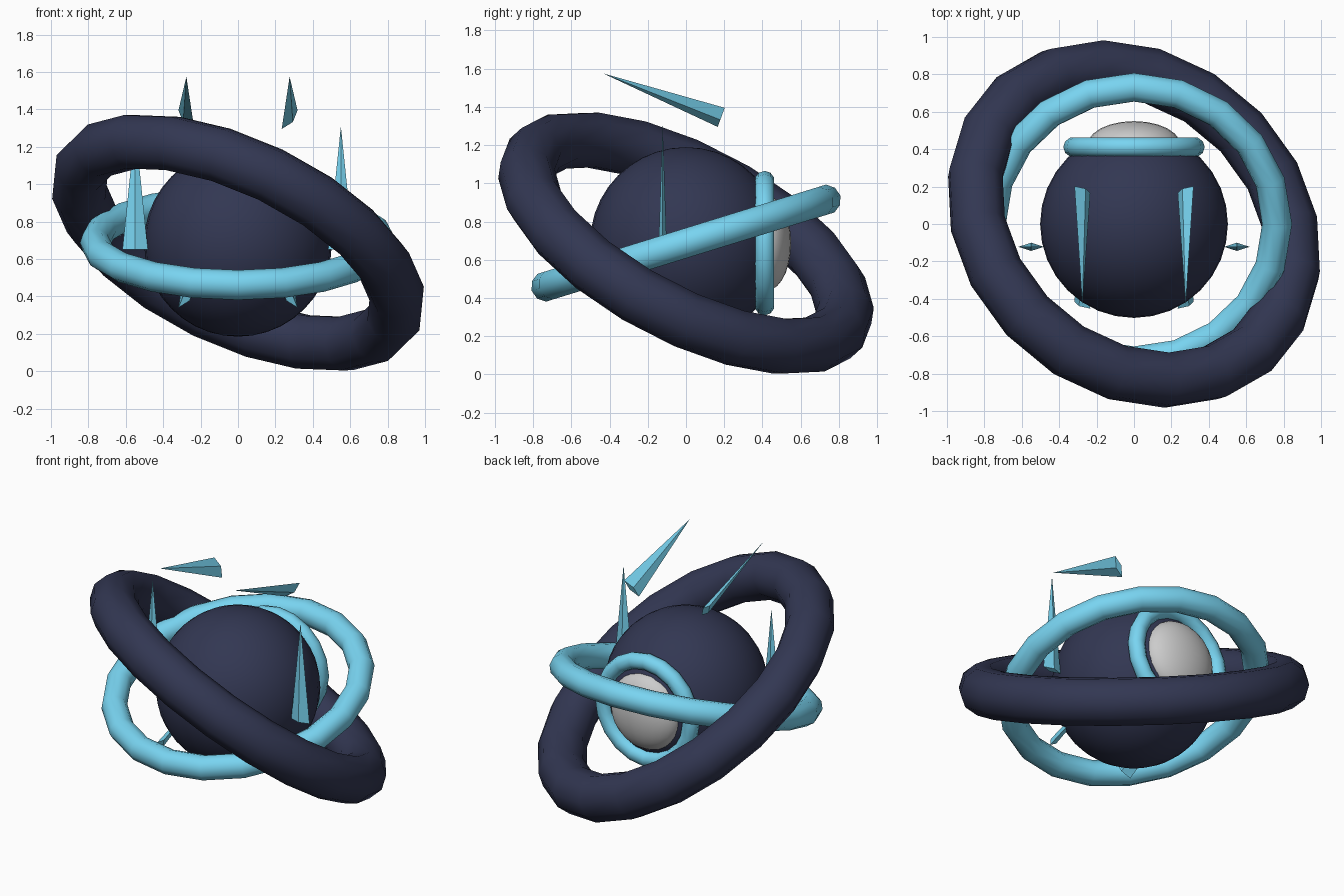
import bpy, bmesh, math
from mathutils import Vector

if "Cube" in bpy.data.objects:
    bpy.data.objects.remove(bpy.data.objects["Cube"])

CZ = 0.687  # height of the core centre


def material(name, color):
    m = bpy.data.materials.new(name)
    m.diffuse_color = color
    m.use_nodes = True
    m.node_tree.nodes["Principled BSDF"].inputs["Base Color"].default_value = m.diffuse_color
    return m


navy = material("navy", (0.032, 0.038, 0.085, 1))
sky = material("sky_blue", (0.19, 0.66, 0.88, 1))


def finish(name, mat=None, smooth=True):
    ob = bpy.context.object
    ob.name = name
    if mat:
        ob.data.materials.append(mat)
    if smooth:
        bpy.ops.object.shade_smooth()
    return ob


def ring(name, mat, loc, rot, major, minor, segs=20):
    bpy.ops.mesh.primitive_torus_add(major_segments=segs, minor_segments=10,
                                     major_radius=major, minor_radius=minor,
                                     location=loc, rotation=rot)
    return finish(name, mat)


def spike(name, mid, axis, wide, length=0.66, half_w=0.068, half_t=0.022):
    """Flattened four-sided spike centred on mid, pointing along axis."""
    mid, t, w = Vector(mid), Vector(axis).normalized(), Vector(wide).normalized()
    n = t.cross(w)
    base = mid - t * length / 2
    bm = bmesh.new()
    b = [bm.verts.new(base + o) for o in (w * half_w, n * half_t, -w * half_w, -n * half_t)]
    tip = bm.verts.new(mid + t * length / 2)
    bm.faces.new(b[::-1])
    for i in range(4):
        bm.faces.new((b[i], b[(i + 1) % 4], tip))
    bmesh.ops.recalc_face_normals(bm, faces=bm.faces)
    me = bpy.data.meshes.new(name)
    bm.to_mesh(me)
    bm.free()
    me.materials.append(sky)
    bpy.context.collection.objects.link(bpy.data.objects.new(name, me))


# Core ball
bpy.ops.mesh.primitive_uv_sphere_add(segments=32, ring_count=20, radius=0.502, location=(0, 0, CZ))
finish("core_ball", navy)

# Tilted orbit rings
ring("outer_ring", navy, (0, 0, CZ), (-0.45, 0.45, 0), 0.927, 0.15)
ring("inner_ring", sky, (0, 0, CZ), (0.3, 0, 0), 0.765, 0.08)

# Rear port: collar and grey lens
ring("port_collar", sky, (0, 0.411, CZ), (math.pi / 2, 0, 0), 0.325, 0.053)
bpy.ops.mesh.primitive_uv_sphere_add(segments=24, ring_count=14, radius=1, location=(0, 0.42, CZ))
lens = finish("port_lens")
lens.scale = (0.25, 0.13, 0.25)

# Floating spikes: side, upper and lower pairs
for side, s in (("left", -1), ("right", 1)):
    spike("side_spike_" + side, (0.55 * s, -0.122, 0.98), (0, 0, 1), (1, 0, 0))
    spike("upper_spike_" + side, (0.276 * s, -0.125, 1.46), (0, -0.94, 0.35), (0.62 * s, 0.27, 0.73))
    spike("lower_spike_" + side, (0.276 * s, -0.125, 0.505), (0, 0.94, 0.35), (0.62 * s, 0.27, -0.73))
